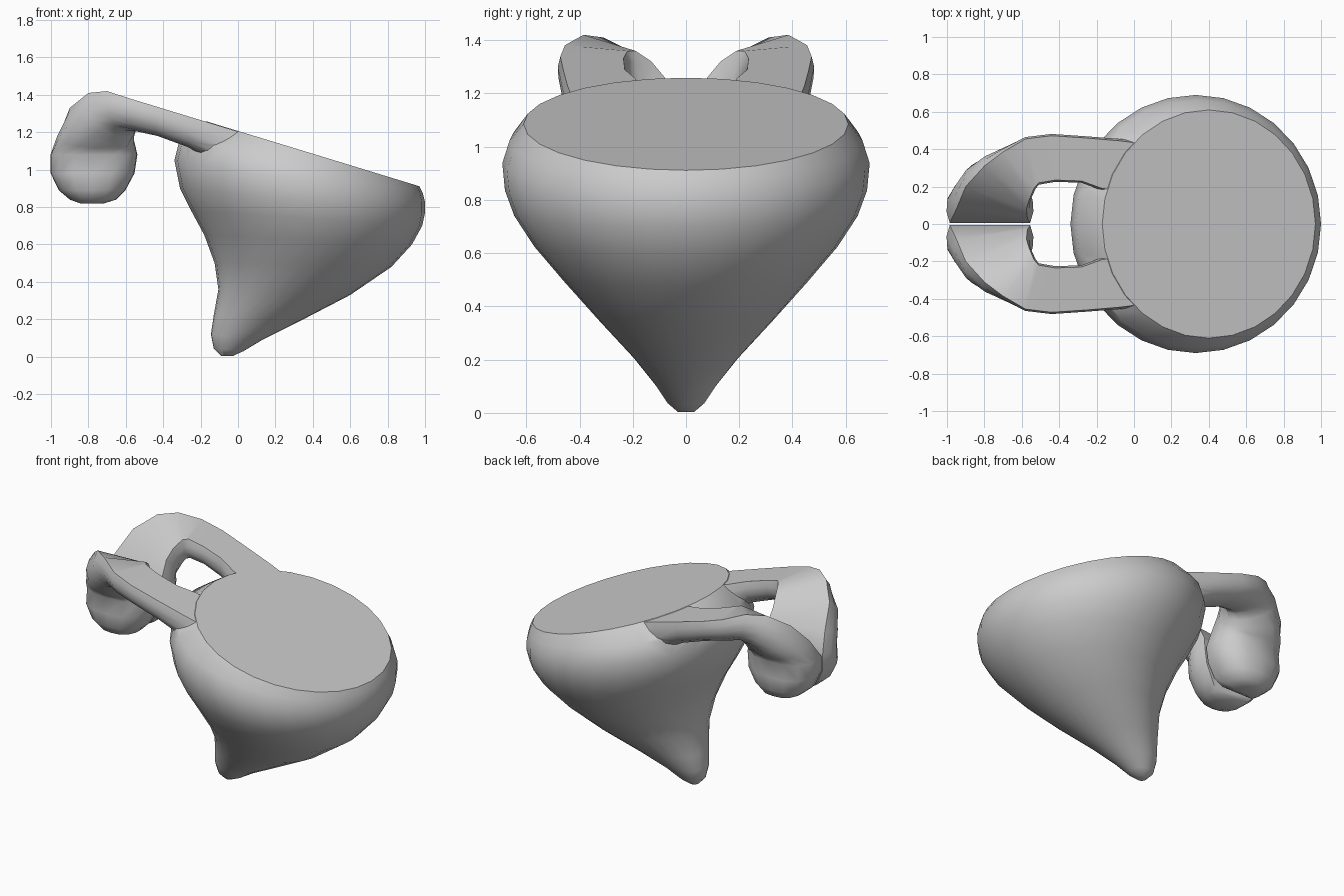
import bpy, bmesh, math
from mathutils import Vector


def loft(name, rings):
    """Skin a list of equal-length rings and cap both ends."""
    bm = bmesh.new()
    vs = [[bm.verts.new(p) for p in r] for r in rings]
    n = len(rings[0])
    for a, b in zip(vs, vs[1:]):
        for i in range(n):
            j = (i + 1) % n
            bm.faces.new((a[i], a[j], b[j], b[i]))
    bm.faces.new(vs[0])
    bm.faces.new(vs[-1])
    bmesh.ops.recalc_face_normals(bm, faces=bm.faces)
    me = bpy.data.meshes.new(name)
    bm.to_mesh(me)
    bm.free()
    ob = bpy.data.objects.new(name, me)
    bpy.context.collection.objects.link(ob)
    return ob


def top(x):
    """Height of the slanted flat top."""
    return 1.207 - 0.305 * x


# Body: tilted elliptical rings (left x, left z, right x, right z, half width)
body_rings = [
    (-0.09, 0.003, -0.03, 0.003, 0.03), (-0.13, 0.045, 0.03, 0.03, 0.07),
    (-0.145, 0.12, 0.13, 0.09, 0.115), (-0.13, 0.22, 0.33, 0.19, 0.195),
    (-0.105, 0.36, 0.60, 0.33, 0.325), (-0.125, 0.50, 0.82, 0.48, 0.455),
    (-0.18, 0.65, 0.93, 0.60, 0.57), (-0.25, 0.78, 0.985, 0.70, 0.645),
    (-0.31, 0.90, 1.0, 0.77, 0.68), (-0.34, 1.05, 1.0, 0.825, 0.69),
    (-0.31, 1.17, 0.988, 0.875, 0.663), (-0.17, top(-0.17), 0.97, top(0.97), 0.61),
]
SEG = 28
rings = []
for xl, zl, xr, zr, w in body_rings:
    ring = []
    for i in range(SEG):
        a = 2 * math.pi * i / SEG
        t = (1 + math.cos(a)) / 2
        ring.append((xl + (xr - xl) * t, w * math.sin(a), zl + (zr - zl) * t))
    rings.append(ring)
body = loft("body", rings)

# Arm sections: inner edge, outer edge of the flat face, and depth direction
e = 0.003
arm_sections = [
    ((0.12, 0.16, top(0.12) - e), (0.12, 0.42, top(0.12) - e), (0, 0, -0.2)),
    ((-0.17, 0.19, top(-0.17) - e), (-0.08, 0.445, top(-0.08) - e), (0, 0, -0.2)),
    ((-0.28, 0.23, top(-0.28) - e), (-0.26, 0.46, top(-0.26) - e), (0, 0, -0.165)),
    ((-0.42, 0.235, top(-0.42) - e), (-0.44, 0.472, top(-0.44) - e), (0, 0, -0.155)),
    ((-0.51, 0.22, top(-0.51) - e), (-0.58, 0.455, top(-0.58) - e), (0, 0, -0.165)),
    ((-0.535, 0.19, 1.36), (-0.70, 0.385, 1.42), (0.01, 0.03, -0.18)),
    ((-0.56, 0.13, 1.32), (-0.80, 0.31, 1.41), (0.02, 0.09, -0.18)),
    ((-0.575, 0.08, 1.26), (-0.90, 0.20, 1.33), (0.02, 0.16, -0.15)),
    ((-0.57, 0.03, 1.17), (-0.95, 0.08, 1.20), (0.0, 0.22, -0.07)),
    ((-0.555, 0.006, 1.08), (-0.985, 0.006, 1.08), (0.0, 0.24, 0.0)),
    ((-0.57, 0.006, 0.98), (-0.985, 0.006, 0.98), (0.0, 0.25, 0.0)),
    ((-0.615, 0.01, 0.89), (-0.945, 0.01, 0.89), (0.0, 0.23, 0.0)),
    ((-0.66, 0.03, 0.84), (-0.89, 0.03, 0.84), (0.0, 0.18, 0.0)),
    ((-0.72, 0.07, 0.82), (-0.84, 0.07, 0.82), (0.0, 0.09, 0.0)),
]
profile = [(0, 0), (-0.04, 0.25), (-0.03, 0.52), (0.07, 0.8), (0.25, 0.96), (0.5, 1.0),
           (0.75, 0.96), (0.93, 0.8), (1.03, 0.52), (1.04, 0.25), (1, 0)]


def make_arm(name, side):
    rs = []
    for a, b, n in arm_sections:
        a, b, n = Vector(a), Vector(b), Vector(n)
        pts = [a + (b - a) * u + n * v for u, v in profile]
        rs.append([(p.x, p.y * side, p.z) for p in pts])
    return loft(name, rs)


# Merge both curled arms into the body
for name, side in (("left_arm", 1), ("right_arm", -1)):
    arm = make_arm(name, side)
    mod = body.modifiers.new("union", 'BOOLEAN')
    mod.operation = 'UNION'
    mod.solver = 'EXACT'
    mod.object = arm
    bpy.context.view_layer.objects.active = body
    bpy.ops.object.modifier_apply(modifier=mod.name)
    bpy.data.objects.remove(arm)

bpy.ops.object.select_all(action='DESELECT')
body.select_set(True)
bpy.context.view_layer.objects.active = body
bpy.ops.object.shade_smooth_by_angle(angle=math.radians(45))
